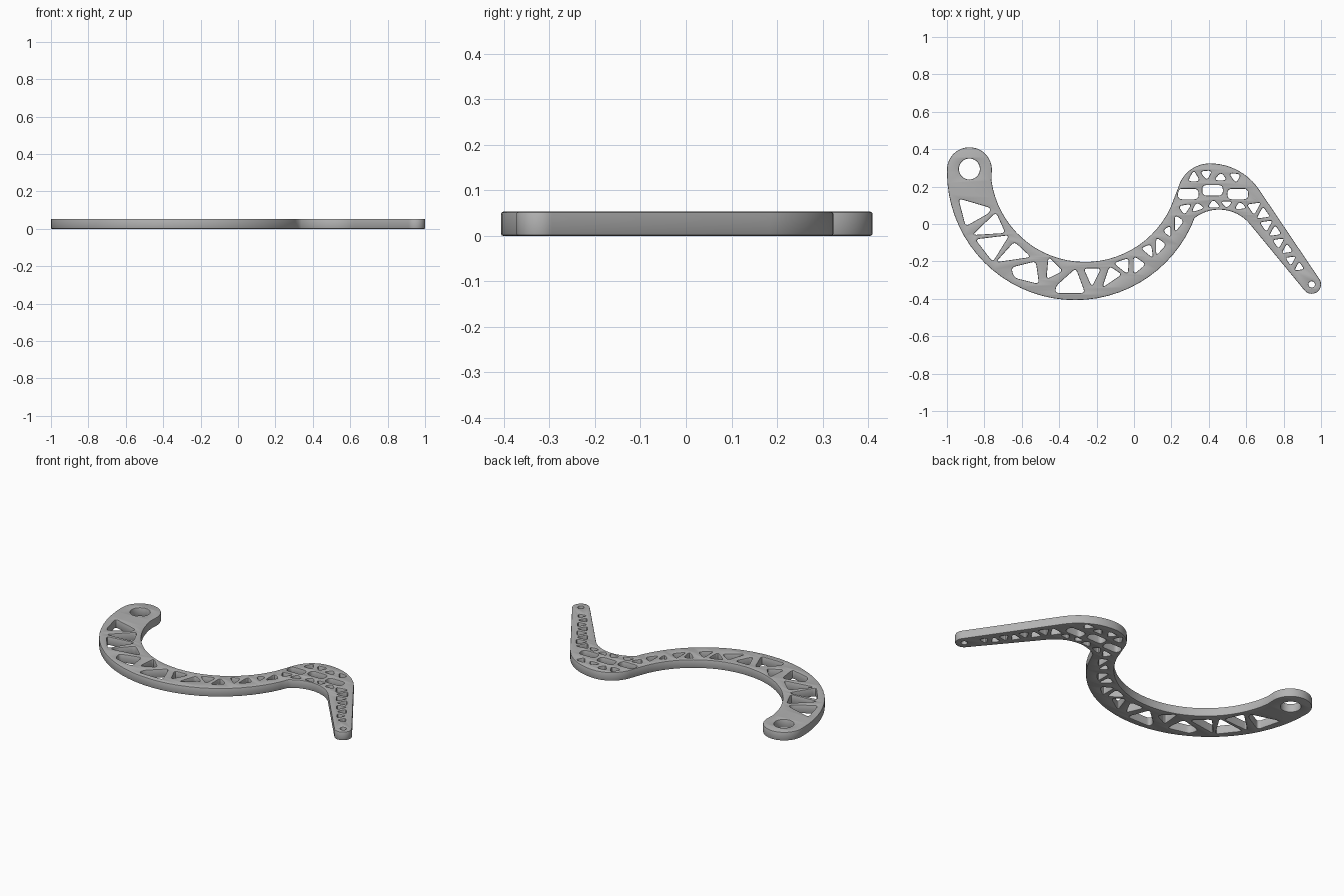
import bpy, bmesh
from math import cos, sin, radians, pi
from mathutils import Vector

THICKNESS = 0.053
EDGE = 0.005

cube = bpy.data.objects.get("Cube")
if cube:
    bpy.data.objects.remove(cube)


def arc(centre, radius, start, end):
    """Points on an arc, angles in degrees."""
    steps = max(2, round(abs(end - start) / 5))
    angles = [radians(start + (end - start) * i / steps) for i in range(steps + 1)]
    return [Vector((centre[0] + radius * cos(a), centre[1] + radius * sin(a))) for a in angles]


def circle(centre, radius):
    return arc(centre, radius, 0, 360)[:-1]


def rounded(corners, cut=0.022, grow=1.1, steps=4):
    """Polygon with every corner replaced by a short curve."""
    corners = [Vector(c) for c in corners]
    middle = sum(corners, Vector((0, 0))) / len(corners)
    corners = [middle + (c - middle) * grow for c in corners]
    points = []
    for i, corner in enumerate(corners):
        ends = []
        for other in (corners[i - 1], corners[(i + 1) % len(corners)]):
            edge = other - corner
            ends.append(corner + edge.normalized() * min(cut, edge.length * 0.42))
        for k in range(steps + 1):
            t = k / steps
            points.append(ends[0] * (1 - t) ** 2 + corner * 2 * t * (1 - t) + ends[1] * t ** 2)
    return points


def slot(centre, width=0.11, height=0.056):
    x, y, w, h = *centre, width / 2, height / 2
    return rounded([(x - w, y - h), (x + w, y - h), (x + w, y + h), (x - w, y + h)], 0.024, 1)


# Outer outline: big lower arc, inner bend, tip, outer bend, big inner arc, eye end
outline = (
    arc((-0.315, 0.278), 0.685, 180, 335)
    + arc((0.455, -0.137), 0.214, 128, 38)
    + arc((0.95, -0.323), 0.05, 218, 394)
    + arc((0.406, 0.008), 0.316, 34, 90)
    + arc((0.406, 0.148), 0.176, 95, 165)
    + arc((-0.262, 0.302), 0.505, -25, -172)
    + arc((-0.88, 0.29), 0.12, 0, 175)
)

# Lightening holes in the wide half of the arm
wide_holes = [
    [(-.93, .13), (-.775, .085), (-.78, .06), (-.895, -.005)],
    [(-.855, -.055), (-.74, .055), (-.695, -.045)],
    [(-.84, -.085), (-.675, -.065), (-.755, -.195)],
    [(-.73, -.2), (-.64, -.1), (-.56, -.175)],
    [(-.65, -.235), (-.53, -.205), (-.515, -.315), (-.635, -.285)],
    [(-.455, -.18), (-.385, -.25), (-.465, -.29)],
    [(-.315, -.245), (-.27, -.365), (-.415, -.365), (-.41, -.33)],
    [(-.265, -.24), (-.18, -.24), (-.225, -.33)],
]

# Lightening holes in the narrowing half of the arm
narrow_holes = [
    [(-.13, -.23), (-.07, -.27), (-.165, -.335)],
    [(-.105, -.21), (-.03, -.185), (-.035, -.265)],
    [(0, -.175), (.06, -.215), (0, -.265)],
    [(.04, -.13), (.09, -.11), (.1, -.18)],
    [(.12, -.075), (.17, -.11), (.12, -.165)],
    [(.155, -.035), (.195, -.01), (.195, -.07)],
    [(.22, .045), (.265, .015), (.22, -.04)],
]

# Two rows of triangles around the bend
bend_holes = [
    [(.24, .095), (.305, .105), (.27, .05)],
    [(.31, .065), (.335, .115), (.375, .085)],
    [(.395, .09), (.425, .13), (.46, .09)],
    [(.465, .12), (.525, .12), (.495, .085)],
    [(.54, .08), (.565, .12), (.6, .085)],
    [(.29, .23), (.32, .285), (.35, .23)],
    [(.355, .28), (.415, .285), (.39, .235)],
    [(.43, .235), (.465, .275), (.495, .235)],
    [(.51, .27), (.57, .265), (.545, .22)],
]

holes = [rounded(c) for c in wide_holes + narrow_holes + bend_holes]
holes += [slot(c) for c in ((.29, .16), (.42, .18), (.555, .16))]

# Alternating triangles shrinking along the straight strut
first, last, count = Vector((.65, .095)), Vector((.877, -.235)), 8
along = (last - first).normalized()
across = Vector((-along.y, along.x))
for i in range(count):
    t = i / (count - 1)
    spot, size, side = first.lerp(last, t), 0.031 - 0.009 * t, 1 if i % 2 else -1
    holes.append(rounded([spot + along * size + across * side * size,
                          spot - along * size + across * side * size,
                          spot - across * side * size], 0.016))

# Pivot holes at both ends
holes += [circle((-0.88, 0.294), 0.056), circle((0.95, -0.323), 0.017)]

# Filled flat profile, extruded with softly rounded edges
profile = bpy.data.curves.new("bracket_arm", "CURVE")
profile.dimensions = "2D"
profile.fill_mode = "BOTH"
profile.extrude = THICKNESS / 2 - EDGE
profile.bevel_depth = EDGE
profile.bevel_resolution = 1
profile.offset = -EDGE
for loop in [outline] + holes:
    spline = profile.splines.new("POLY")
    spline.points.add(len(loop) - 1)
    for point, co in zip(spline.points, loop):
        point.co = (co.x, co.y, 0, 1)
    spline.use_cyclic_u = True

arm = bpy.data.objects.new("bracket_arm", profile)
bpy.context.collection.objects.link(arm)
bpy.ops.object.select_all(action="DESELECT")
arm.select_set(True)
bpy.context.view_layer.objects.active = arm
bpy.ops.object.convert(target="MESH")
arm = bpy.context.object

# Weld caps to walls and rest the part on the ground
bm = bmesh.new()
bm.from_mesh(arm.data)
bmesh.ops.remove_doubles(bm, verts=bm.verts, dist=0.0002)
bmesh.ops.translate(bm, verts=bm.verts, vec=(0, 0, THICKNESS / 2))
bmesh.ops.recalc_face_normals(bm, faces=bm.faces)
bm.to_mesh(arm.data)
bm.free()
bpy.ops.object.shade_smooth_by_angle(angle=radians(35))

# Plain grey material
grey = bpy.data.materials.new("plain_grey")
grey.use_nodes = True
colour = (0.45, 0.45, 0.45, 1)
grey.diffuse_color = colour
grey.node_tree.nodes["Principled BSDF"].inputs["Base Color"].default_value = colour
arm.data.materials.clear()
arm.data.materials.append(grey)
